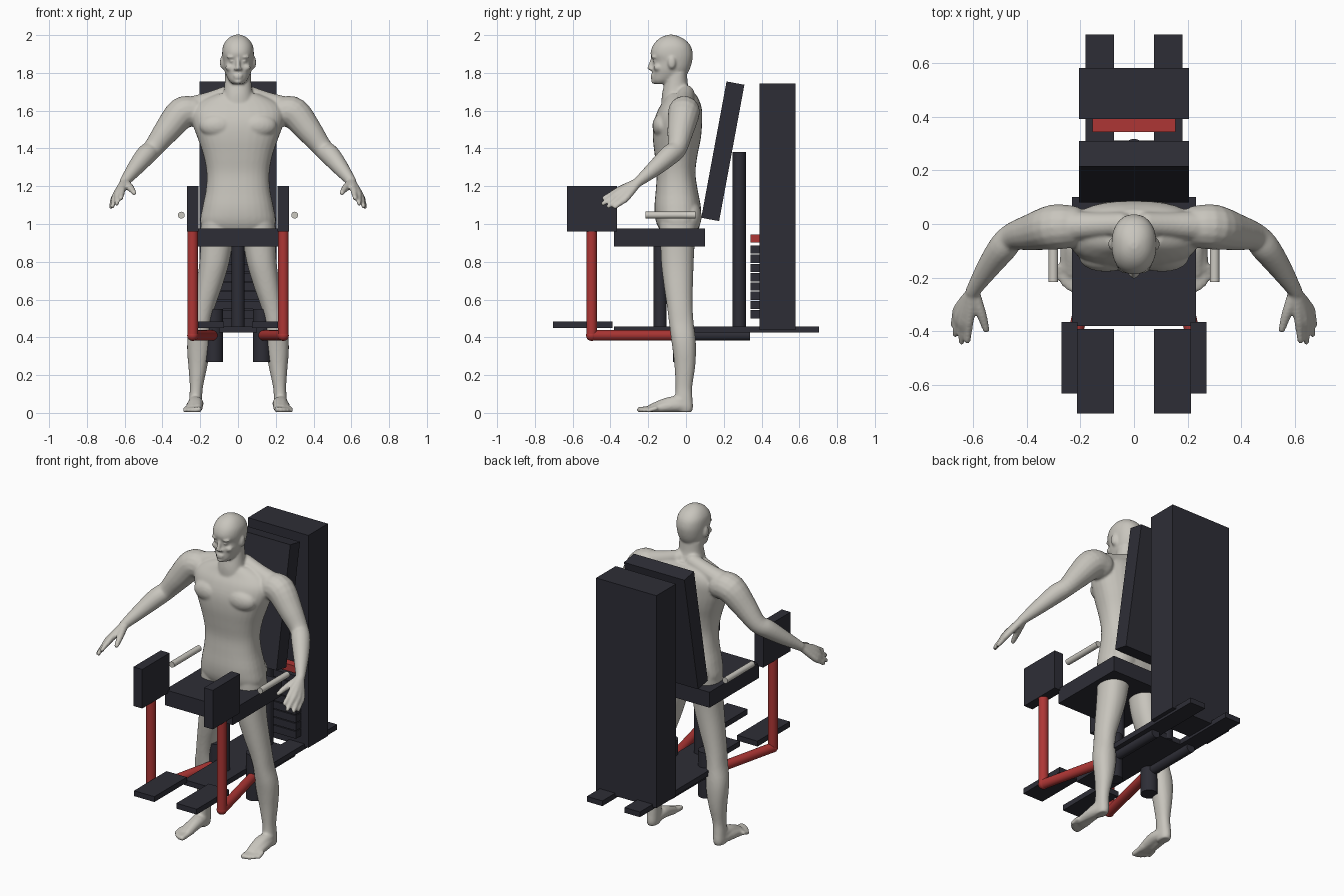
import bpy, bmesh, math
from mathutils import Vector, Matrix

cube = bpy.data.objects.get("Cube")
if cube:
    bpy.data.objects.remove(cube)


def material(name, rgb):
    m = bpy.data.materials.new(name)
    m.use_nodes = True
    m.diffuse_color = (*rgb, 1)
    m.node_tree.nodes["Principled BSDF"].inputs["Base Color"].default_value = (*rgb, 1)
    return m


skin = material("pale_skin", (0.58, 0.56, 0.51))
cloth = material("grey_cloth", (0.075, 0.083, 0.09))
dark = material("dark_frame", (0.027, 0.027, 0.037))
red = material("red_paint", (0.42, 0.037, 0.035))
grip = material("pale_grip", (0.6, 0.58, 0.53))


# ---------- machine helpers ----------
def box(name, x, y, z, mat, tilt=0):
    lo, hi = Vector((x[0], y[0], z[0])), Vector((x[1], y[1], z[1]))
    bpy.ops.mesh.primitive_cube_add(size=1, location=(lo + hi) / 2, rotation=(tilt, 0, 0))
    ob = bpy.context.object
    ob.name, ob.scale = name, hi - lo
    ob.data.materials.append(mat)
    return ob


def smooth(ob):
    bpy.ops.object.select_all(action='DESELECT')
    ob.select_set(True)
    bpy.context.view_layer.objects.active = ob
    bpy.ops.object.shade_smooth_by_angle(angle=math.radians(40))


def rod(name, a, b, r, mat):
    a, b = Vector(a), Vector(b)
    turn = (b - a).to_track_quat('Z', 'Y').to_euler()
    bpy.ops.mesh.primitive_cylinder_add(vertices=32, radius=r, depth=(b - a).length,
                                        location=(a + b) / 2, rotation=turn)
    ob = bpy.context.object
    ob.name = name
    ob.data.materials.append(mat)
    smooth(ob)


# ---------- machine ----------
box("weight_tower", (-.205, .205), (.39, .58), (.44, 1.745), dark)
box("backrest", (-.205, .205), (.147, .243), (1.018, 1.752), dark, math.radians(-10.5))
box("seat", (-.23, .23), (-.38, .1), (.88, .975), dark)
box("base_plate", (-.1, .1), (-.38, .31), (.425, .457), dark)
rod("seat_post", (0, -.137, .43), (0, -.137, .9), .035, dark)
rod("back_post", (0, .282, .43), (0, .282, 1.38), .035, dark)
box("top_weight", (-.155, .155), (.342, .4), (.902, .945), red)
for i in range(8):
    z = .5 + i * .049
    box(f"weight_plate_{i}", (-.155, .155), (.342, .4), (z, z + .044), dark)

for side, s in (("left", 1), ("right", -1)):
    def span(a, b):
        return sorted((s * a, s * b))
    box(side + "_base_rail", span(.075, .18), (-.06, .705), (.425, .457), dark)
    box(side + "_foot_plate", span(.075, .213), (-.705, -.39), (.45, .483), dark)
    box(side + "_thigh_pad", span(.21, .27), (-.63, -.365), (.96, 1.2), dark)
    rod(side + "_pivot", (s * .127, -.02, .27), (s * .127, -.02, .55), .048, dark)
    rod(side + "_pivot_tube", (s * .127, -.02, .41), (s * .127, .34, .41), .028, dark)
    rod(side + "_lever", (s * .24, -.5, .41), (s * .127, -.02, .41), .028, red)
    rod(side + "_upright", (s * .24, -.5, .41), (s * .24, -.5, .97), .028, red)
    bpy.ops.mesh.primitive_uv_sphere_add(radius=.029, location=(s * .24, -.5, .41))
    joint = bpy.context.object
    joint.name = side + "_lever_joint"
    joint.data.materials.append(red)
    smooth(joint)
    rod(side + "_handle", (s * .3, -.215, 1.047), (s * .3, .05, 1.047), .018, grip)


# ---------- body helpers ----------
bm = bmesh.new()


def spline(rows, steps=4):
    """Smooth interpolation through rows of numbers."""
    rows = [Vector(r) for r in rows]
    out = []
    for i in range(len(rows) - 1):
        b, c = rows[i], rows[i + 1]
        a, d = rows[max(i - 1, 0)], rows[min(i + 2, len(rows) - 1)]
        for k in range(steps):
            t = k / steps
            out.append(b + (c - a) * (t / 2) + (a * 2 - b * 5 + c * 4 - d) * (t * t / 2)
                       + (b * 3 - a - c * 3 + d) * (t ** 3 / 2))
    return out + [rows[-1]]


def skin_rings(rings):
    rings = [[bm.verts.new(p) for p in ring] for ring in rings]
    n = len(rings[0])
    for r, q in zip(rings, rings[1:]):
        for i in range(n):
            bm.faces.new((r[i], r[(i + 1) % n], q[(i + 1) % n], q[i]))
    bm.faces.new(rings[0][::-1])
    bm.faces.new(rings[-1])


def stack(rows, s=1, power=2.2, n=32):
    """Level sections: height, centre x, half width, front y, back y."""
    def bend(v):
        return math.copysign(abs(v) ** (2 / power), v)
    rings = []
    for z, cx, hw, f, b in spline(rows):
        angles = [math.tau * i / n for i in range(n)]
        rings.append([(s * (cx + hw * bend(math.cos(a))),
                       (f + b) / 2 + (b - f) / 2 * bend(math.sin(a)), z) for a in angles])
    skin_rings(rings)


def tube(points, s=1, n=16):
    """Round limb through points of x, y, z, radius, with rounded ends."""
    pts = spline(points)
    pos = [Vector((s * p[0], p[1], p[2])) for p in pts]
    rings = []
    for i, p in enumerate(pos):
        turn = (pos[min(i + 1, len(pos) - 1)] - pos[max(i - 1, 0)]).to_track_quat('Z', 'Y')
        rings.append([p + turn @ Vector((math.cos(a), math.sin(a), 0)) * pts[i][3]
                      for a in (math.tau * k / n for k in range(n))])
    skin_rings(rings)
    for p, r in ((pos[0], pts[0][3]), (pos[-1], pts[-1][3])):
        ball(p, (r, r, r))


def ball(centre, size, s=1):
    c = Vector((s * centre[0], centre[1], centre[2]))
    bmesh.ops.create_uvsphere(bm, u_segments=20, v_segments=12, radius=1,
                              matrix=Matrix.Translation(c) @ Matrix.Diagonal((*size, 1)))


# ---------- body: torso, neck, head ----------
stack([(.92, 0, .15, -.11, .05), (1, 0, .198, -.155, .075), (1.08, 0, .19, -.167, .08),
       (1.18, 0, .17, -.16, .062), (1.27, 0, .166, -.155, .05), (1.36, 0, .182, -.165, .06),
       (1.45, 0, .212, -.175, .078), (1.53, 0, .24, -.172, .085), (1.6, 0, .245, -.15, .085),
       (1.65, 0, .2, -.12, .072), (1.69, 0, .11, -.1, .05)], power=2.4)
stack([(1.62, 0, .1, -.13, .06), (1.68, 0, .082, -.128, .035), (1.73, 0, .072, -.118, .012),
       (1.8, 0, .068, -.1, .005)])
stack([(1.742, 0, .03, -.165, -.1), (1.76, 0, .048, -.178, -.05), (1.79, 0, .064, -.178, 0),
       (1.82, 0, .074, -.178, .02), (1.86, 0, .08, -.174, .032), (1.9, 0, .084, -.188, .036),
       (1.94, 0, .08, -.178, .026), (1.97, 0, .064, -.156, .002),
       (1.99, 0, .042, -.128, -.03), (2.002, 0, .015, -.095, -.065)])
tube([(0, -.18, 1.87, .009), (0, -.192, 1.826, .013)])
ball((0, -.176, 1.788), (.027, .013, .007))
ball((0, -.176, 1.774), (.023, .013, .007))
ball((0, -.168, 1.755), (.024, .016, .014))

# ---------- body: paired parts ----------
knuckles = [(.612, -.35, 1.182), (.634, -.352, 1.168), (.648, -.337, 1.152), (.655, -.315, 1.138)]
tips = [(.62, -.435, 1.137), (.642, -.438, 1.108), (.665, -.41, 1.094), (.672, -.375, 1.09)]
wrist = (.6, -.25, 1.225)
for s in (1, -1):
    # face and trunk muscles
    ball((.034, -.166, 1.884), (.026, .018, .009), s)
    ball((.032, -.163, 1.862), (.016, .014, .009), s)
    ball((.042, -.15, 1.828), (.026, .022, .02), s)
    ball((.012, -.184, 1.82), (.01, .012, .008), s)
    ball((.084, -.075, 1.855), (.012, .021, .034), s)
    ball((.105, -.125, 1.52), (.1, .053, .065), s)
    ball((.09, .025, 1.04), (.085, .058, .085), s)
    tube([(.05, 0, 1.69, .045), (.15, -.005, 1.65, .05), (.25, -.01, 1.615, .06)], s)
    # arm
    tube([(.24, -.01, 1.595, .08), (.3, -.012, 1.585, .084), (.38, -.03, 1.49, .069),
          (.45, -.048, 1.4, .053), (.49, -.09, 1.362, .054), (.545, -.165, 1.295, .043),
          (*wrist, .027)], s)
    # hand
    for k, t in zip(knuckles, tips):
        tube([(*wrist, .022), (*k, .018), (*Vector(k).lerp(Vector(t), .5), .015), (*t, .012)], s)
    tube([(.592, -.265, 1.215, .022), (.568, -.335, 1.19, .019), (.55, -.393, 1.165, .013)], s)
    # leg
    stack([(1.05, .1, .09, -.14, .065), (.97, .108, .091, -.14, .058),
           (.88, .115, .084, -.135, .045), (.78, .128, .078, -.13, .04),
           (.66, .155, .068, -.115, .036), (.56, .18, .058, -.1, .035),
           (.48, .195, .054, -.09, .04), (.4, .204, .062, -.08, .05),
           (.33, .208, .061, -.07, .053), (.24, .213, .049, -.06, .048),
           (.14, .22, .035, -.055, .033), (.08, .224, .034, -.058, .034),
           (.03, .226, .034, -.06, .037), (.004, .226, .028, -.05, .03)], s)
    # foot
    tube([(.226, 0, .036, .033), (.218, -.08, .05, .036), (.212, -.18, .026, .023)], s)
    tube([(.226, 0, .036, .033), (.242, -.08, .036, .032), (.256, -.165, .022, .02)], s)
    tube([(.226, -.03, .06, .036), (.23, -.1, .045, .034), (.235, -.18, .024, .021)], s)
    for i in range(5):
        x, r = .205 + i * .018, .017 - i * .0012
        tube([(x, -.16, .024, r), (x + .003, -.245 + i * i * .0028, r, r * .9)], s)

bmesh.ops.recalc_face_normals(bm, faces=bm.faces)
mesh = bpy.data.meshes.new("figure")
bm.to_mesh(mesh)
bm.free()
figure = bpy.data.objects.new("figure", mesh)
bpy.context.collection.objects.link(figure)

# fuse the parts into one smooth skin
fuse = figure.modifiers.new("fuse", 'REMESH')
fuse.mode, fuse.voxel_size = 'VOXEL', .007
relax = figure.modifiers.new("relax", 'SMOOTH')
relax.factor, relax.iterations = .5, 5
view = bpy.context.evaluated_depsgraph_get()
figure.data = bpy.data.meshes.new_from_object(figure.evaluated_get(view))
figure.modifiers.clear()

# shorts: cut clean hems, then colour the band between them
top, hem = 1.183, .92
bm = bmesh.new()
bm.from_mesh(figure.data)
for z in (top, hem):
    bmesh.ops.bisect_plane(bm, geom=bm.verts[:] + bm.edges[:] + bm.faces[:],
                           plane_co=(0, 0, z), plane_no=(0, 0, 1))
for f in bm.faces:
    c = f.calc_center_median()
    f.smooth = True
    f.material_index = int(hem < c.z < top and abs(c.x) < .3)
bm.to_mesh(figure.data)
bm.free()
figure.data.materials.clear()
figure.data.materials.append(skin)
figure.data.materials.append(cloth)
